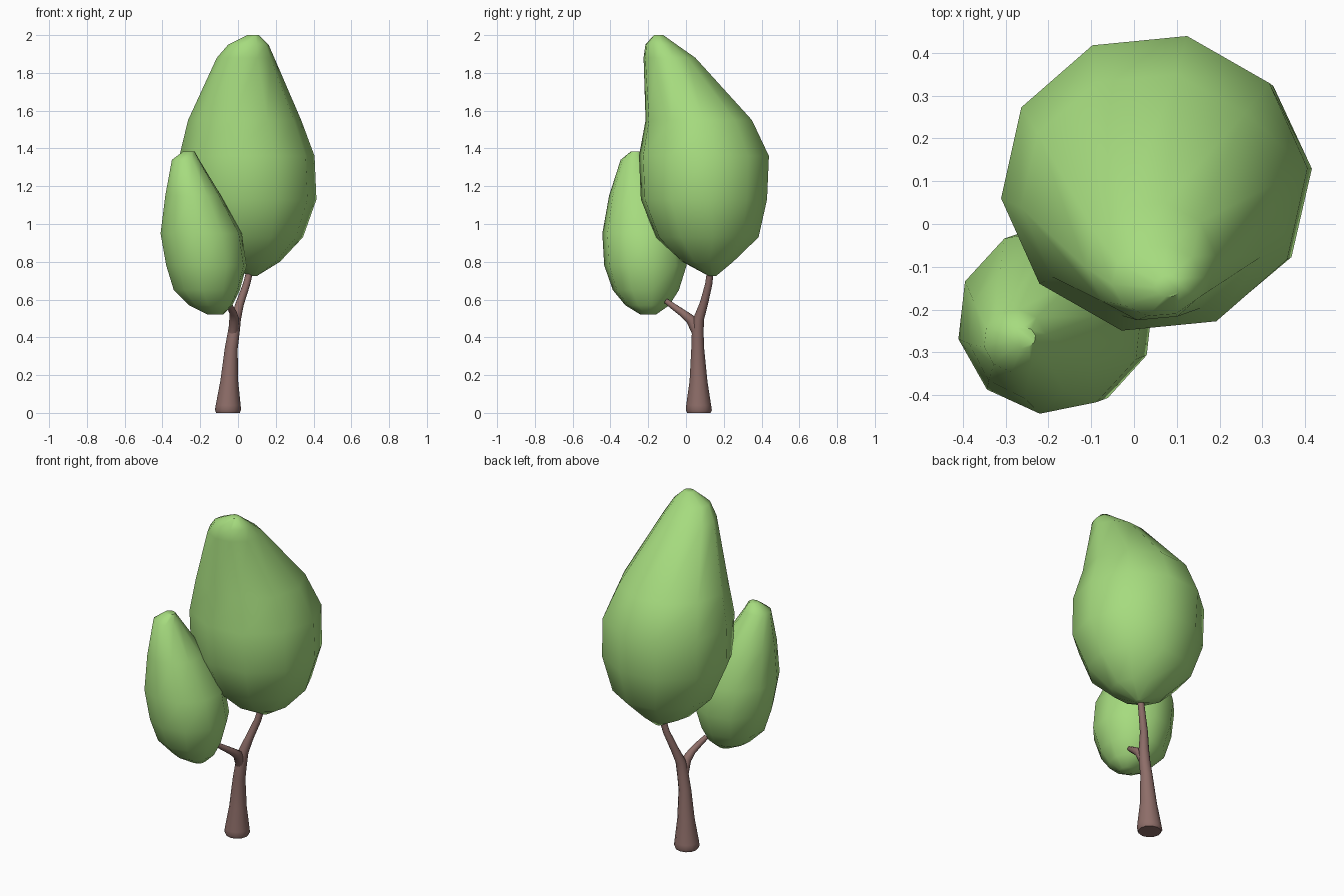
import bpy, bmesh, math
from mathutils import Vector

if "Cube" in bpy.data.objects:
    bpy.data.objects.remove(bpy.data.objects["Cube"])


def material(name, rgb):
    m = bpy.data.materials.new(name)
    m.diffuse_color = (*rgb, 1)
    m.use_nodes = True
    m.node_tree.nodes["Principled BSDF"].inputs["Base Color"].default_value = m.diffuse_color
    return m


LEAF = material("leaf green", (0.38, 0.71, 0.21))
BARK = material("bark brown", (0.27, 0.155, 0.14))


def loft(name, rings, mat, angle):
    """Skin a list of equal-sized vertex rings and cap both ends."""
    bm = bmesh.new()
    loops = [[bm.verts.new(p) for p in ring] for ring in rings]
    n = len(loops[0])
    for a, b in zip(loops, loops[1:]):
        for i in range(n):
            j = (i + 1) % n
            bm.faces.new((a[i], a[j], b[j], b[i]))
    bm.faces.new(loops[0][::-1])
    bm.faces.new(loops[-1])
    bmesh.ops.recalc_face_normals(bm, faces=bm.faces)
    me = bpy.data.meshes.new(name)
    bm.to_mesh(me)
    bm.free()
    me.materials.append(mat)
    ob = bpy.data.objects.new(name, me)
    bpy.context.collection.objects.link(ob)
    bpy.ops.object.select_all(action='DESELECT')
    ob.select_set(True)
    bpy.context.view_layer.objects.active = ob
    bpy.ops.object.shade_smooth_by_angle(angle=math.radians(angle))


def crown(name, levels, phase, sides=10):
    # each level: height, x min, x max, y min, y max
    rings = []
    for z, x0, x1, y0, y1 in levels:
        ring = []
        for i in range(sides):
            a = 2 * math.pi * i / sides + phase
            ring.append(((x0 + x1) / 2 + (x1 - x0) / 2 * 1.02 * math.cos(a),
                         (y0 + y1) / 2 + (y1 - y0) / 2 * 1.02 * math.sin(a), z))
        rings.append(ring)
    loft(name, rings, LEAF, 50)


def limb(name, path, sides=12):
    # each point: x, y, z, radius; rings face along the path
    pts = [Vector(p[:3]) for p in path]
    rings = []
    for k, p in enumerate(pts):
        d = pts[min(k + 1, len(pts) - 1)] - pts[max(k - 1, 0)]
        if p.z < 0.05:
            d = Vector((0, 0, 1))
        q = Vector((0, 0, 1)).rotation_difference(d.normalized())
        rings.append([p + q @ Vector((math.cos(t), math.sin(t), 0)) * path[k][3]
                      for t in (2 * math.pi * i / sides for i in range(sides))])
    loft(name, rings, BARK, 50)


# Large crown, leaning to the front at its tip
crown("large_crown", [
    (0.725, 0.06, 0.10, 0.12, 0.16),
    (0.80, -0.09, 0.22, -0.02, 0.25),
    (0.93, -0.22, 0.34, -0.16, 0.385),
    (1.13, -0.30, 0.41, -0.24, 0.43),
    (1.36, -0.305, 0.40, -0.25, 0.44),
    (1.55, -0.26, 0.33, -0.215, 0.35),
    (1.88, -0.11, 0.19, -0.225, 0.05),
    (1.95, -0.05, 0.16, -0.215, -0.05),
    (2.0, 0.05, 0.11, -0.17, -0.12)], 0.1)

# Small crown on the front left
crown("small_crown", [
    (0.52, -0.16, -0.08, -0.24, -0.16),
    (0.57, -0.26, -0.03, -0.32, -0.09),
    (0.65, -0.34, 0.01, -0.385, -0.04),
    (0.78, -0.38, 0.045, -0.43, 0.0),
    (0.95, -0.41, 0.02, -0.44, -0.01),
    (1.15, -0.385, -0.09, -0.405, -0.09),
    (1.34, -0.35, -0.205, -0.345, -0.20),
    (1.385, -0.29, -0.23, -0.29, -0.24)], 0.2)

# Trunk continuing into the rear branch
limb("trunk", [
    (-0.053, 0.068, 0.0, 0.062), (-0.053, 0.068, 0.015, 0.069),
    (-0.052, 0.067, 0.04, 0.066), (-0.046, 0.066, 0.17, 0.047),
    (-0.036, 0.062, 0.34, 0.034), (-0.022, 0.062, 0.43, 0.031),
    (-0.012, 0.068, 0.50, 0.028), (0.01, 0.095, 0.58, 0.022),
    (0.045, 0.12, 0.68, 0.019), (0.075, 0.135, 0.80, 0.017)])

# Side branch to the small crown
limb("side_branch", [
    (-0.025, 0.055, 0.43, 0.026), (-0.02, 0.025, 0.495, 0.026),
    (-0.026, -0.02, 0.53, 0.02), (-0.042, -0.065, 0.562, 0.017),
    (-0.06, -0.105, 0.592, 0.014)])
